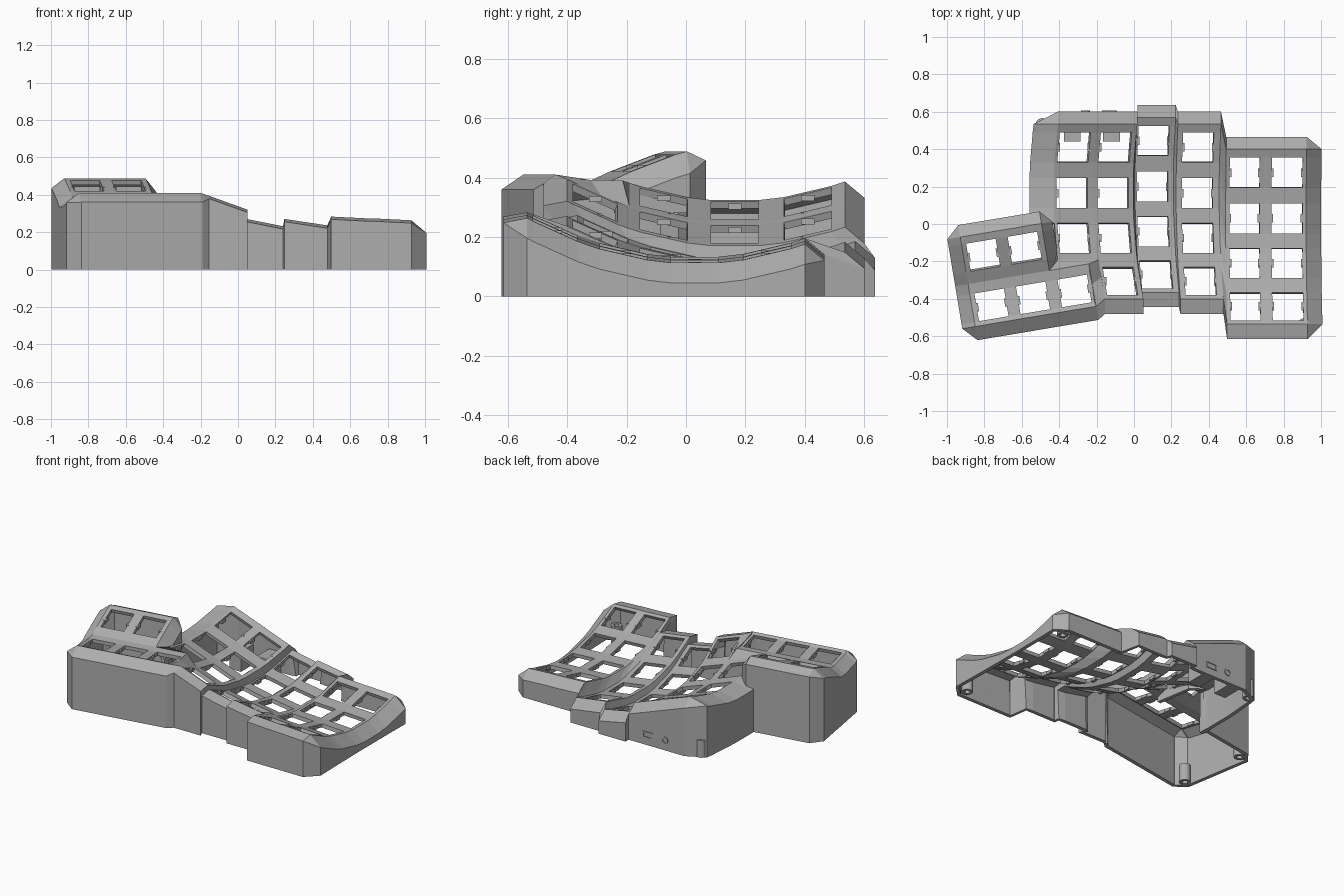
import bpy, bmesh, math
from mathutils import Matrix, Vector

if "Cube" in bpy.data.objects:
    bpy.data.objects.remove(bpy.data.objects["Cube"])

grey = bpy.data.materials.new("matte grey")
grey.use_nodes = True
grey.diffuse_color = (0.42, 0.42, 0.42, 1)
grey.node_tree.nodes["Principled BSDF"].inputs["Base Color"].default_value = grey.diffuse_color


def finish(name, bm, thickness=0.0):
    """Turn a bmesh into an object, facing up, with optional wall thickness."""
    bmesh.ops.recalc_face_normals(bm, faces=bm.faces[:])
    if thickness and sum(f.normal.z * f.calc_area() for f in bm.faces) < 0:
        bmesh.ops.reverse_faces(bm, faces=bm.faces[:])
    mesh = bpy.data.meshes.new(name)
    bm.to_mesh(mesh)
    bm.free()
    ob = bpy.data.objects.new(name, mesh)
    bpy.context.collection.objects.link(ob)
    mesh.materials.append(grey)
    if thickness:
        mod = ob.modifiers.new("thickness", "SOLIDIFY")
        mod.thickness = thickness
        mod.offset = -1
    return ob


def box(bm, centre, size, turn=0.0):
    m = Matrix.Translation(centre) @ Matrix.Rotation(turn, 4, "Z") @ Matrix.Diagonal((*size, 1))
    bmesh.ops.create_cube(bm, size=1, matrix=m)


def strip(bm, a, b):
    """Quads between two rows of vertices."""
    for k in range(len(a) - 1):
        bm.faces.new((a[k], a[k + 1], b[k + 1], b[k]))


def skirt(bm, path, floor):
    """Drop a wall from a rim path to a height given per vertex."""
    low = [bm.verts.new((v.co.x, v.co.y, floor(v.co))) for v in path]
    strip(bm, path, low)


def moved(bm, v, dx, dy, dz):
    return bm.verts.new(v.co + Vector((dx, dy, dz)))


clips = bmesh.new()

# Key columns: left edge, hole left, hole right, right edge, centre, row y, height, side slope
COLUMNS = [
    (-.43, -.415, -.25, -.22, -.33, .165, .285, .36),
    (-.21, -.195, -.03, -.005, -.11, .165, .205, .36),
    (.005, .015, .18, .21, .10, .20, .10, .20),
    (.225, .255, .42, .455, .34, .165, .10, .15),
    (.49, .51, .67, .70, .59, .03, .125, .05),
    (.71, .735, .90, .92, .82, .03, .115, .05),
]
LINES = [-.565, -.545, -.395, -.355, -.32, -.16, -.08, .08, .165, .325, .37]
HOLE_ROWS = (1, 4, 6, 8)
INNER_START = 3   # first line of the innermost column, which has one key less


def key_point(col, x, t):
    xc, y, base, slope = col[4:]
    bend = .48 * t * t
    return Vector((x + slope * bend, y + t, base + bend + slope * (xc - x)))


# Curved key deck with its rim and outer walls
bm = bmesh.new()
grid = []
for c, col in enumerate(COLUMNS):
    for x in col[:4]:
        grid.append([bm.verts.new(key_point(col, x, t)) if c or j >= INNER_START else None
                     for j, t in enumerate(LINES)])
for i in range(len(grid) - 1):
    for j in range(len(LINES) - 1):
        quad = (grid[i][j], grid[i + 1][j], grid[i + 1][j + 1], grid[i][j + 1])
        if None in quad:
            continue
        if i % 4 == 1 and j in HOLE_ROWS:
            for side in (i, i + 1):
                mid = (grid[side][j].co + grid[side][j + 1].co) / 2
                box(clips, mid - Vector((0, 0, .016)), (.018, .045, .02))
            continue
        bm.faces.new(quad)
front_top = [line[0] for line in grid[4:]]
back_top = [line[-1] for line in grid]
left_top = grid[0][5:]
right_top = grid[-1]
front = [moved(bm, v, 0, -.08, -.015) for v in front_top]
back = [moved(bm, v, 0, .066, -.055) for v in back_top]
left = [moved(bm, v, -.13, 0, -.03) for v in left_top]
right = [moved(bm, v, .08, 0, -.068) for v in right_top]
for top, rim in ((front_top, front), (back_top, back), (left_top, left), (right_top, right)):
    strip(bm, top, rim)
bm.faces.new((front_top[-1], front[-1], right[0]))
bm.faces.new((back_top[-1], right[-1], back[-1]))
bm.faces.new((back_top[0], back[0], left[-1]))
skirt(bm, front + right + back[::-1] + left[::-1], lambda co: 0)
finish("key_deck", bm, .025)

# Thumb cluster, turned about the middle thumb key
TURN = math.radians(9.5)
U = [-.33, -.305, -.145, -.08, .08, .11, .145, .305, .325]
V = [-.10, -.075, .075, .13, .195, .345, .385]
HEIGHT = [.41, .40, .385, .39, .42, .477, .488]
FRAME = Matrix.Translation((-.54, -.395, 0)) @ Matrix.Rotation(TURN, 4, "Z")


def thumb(u, v, z):
    return FRAME @ Vector((u, v, z))


bm = bmesh.new()
tg = [[bm.verts.new(thumb(u, v, z)) if i <= 5 or j <= 3 else None
       for j, (v, z) in enumerate(zip(V, HEIGHT))] for i, u in enumerate(U)]
for i in range(len(U) - 1):
    for j in range(len(V) - 1):
        quad = (tg[i][j], tg[i + 1][j], tg[i + 1][j + 1], tg[i][j + 1])
        if None in quad:
            continue
        if i in (1, 3, 6) and j in (1, 4):
            for side in (i, i + 1):
                mid = (tg[side][j].co + tg[side][j + 1].co) / 2
                box(clips, mid - Vector((0, 0, .016)), (.018, .045, .02), TURN)
            continue
        bm.faces.new(quad)


def thumb_rim(row, du, dv, dz):
    shift = FRAME.to_3x3() @ Vector((du, dv, dz))
    return [moved(bm, v, *shift) for v in row]


t_front, t_left = [line[0] for line in tg], tg[0]
t_back, t_right = [line[-1] for line in tg[:6]], tg[5][3:]
r_front = thumb_rim(t_front, 0, -.074, -.05)
r_left = thumb_rim(t_left, -.07, 0, -.053)
r_back = thumb_rim(t_back, 0, .065, -.03)
r_right = thumb_rim(t_right, .06, 0, -.075)
for top, rim in ((t_front, r_front), (t_left, r_left), (t_back, r_back), (t_right, r_right)):
    strip(bm, top, rim)
bm.faces.new((t_front[0], r_left[0], r_front[0]))
bm.faces.new((t_back[0], r_back[0], r_left[-1]))
bm.faces.new((t_back[-1], r_right[-1], r_back[-1]))
# Outer walls reach the ground; the inner side stops at the key deck
skirt(bm, r_front[::-1] + r_left + r_back[:5], lambda co: 0)
skirt(bm, r_back[4:] + r_right[::-1], lambda co: min(co.z - .01, .28))
finish("thumb_cluster", bm, .025)

# Web joining the thumb cluster to the key deck
bm = bmesh.new()
inner, index = COLUMNS[:2]
edge = index[0]
rim_a = thumb(.325, -.174, .36)
rim_b = key_point(index, edge, LINES[0]) + Vector((0, -.08, -.015))
side_a = [thumb(.11, .13, .39), thumb(.325, .13, .39), thumb(.325, .02, .392),
          thumb(.325, -.10, .41), rim_a, Vector((rim_a.x, rim_a.y, 0))]
side_b = [key_point(inner, inner[0], -.355), key_point(index, edge, -.355),
          key_point(index, edge, -.45), key_point(index, edge, LINES[0]),
          rim_b, Vector((rim_b.x, rim_b.y, 0))]
strip(bm, [bm.verts.new(p) for p in side_a], [bm.verts.new(p) for p in side_b])
finish("thumb_web", bm, .025)

finish("switch_clips", clips)

# Screw posts inside the outer corners
bm = bmesh.new()
for x, y, h in ((-.86, -.53, .12), (-.92, -.07, .12), (-.49, .53, .12),
                (.91, .39, .08), (.91, -.54, .12)):
    bmesh.ops.create_cone(bm, cap_ends=False, segments=20, radius1=.036, radius2=.036,
                          depth=h, matrix=Matrix.Translation((x, y, h / 2)))
finish("screw_posts", bm, .018)

# Controller holder against the back wall
bm = bmesh.new()
for x in (-.33, -.12):
    box(bm, (x, .51, .07), (.09, .14, .14))
finish("controller_holder", bm)

# Socket frames on the back wall
bm = bmesh.new()
for dz in (-.018, .018):
    box(bm, (-.13, .602, .07 + dz), (.08, .008, .008))
for dx in (-.036, .036):
    box(bm, (-.13 + dx, .602, .07), (.008, .008, .036))
finish("slot_socket", bm)
bm = bmesh.new()
bmesh.ops.create_cone(bm, cap_ends=False, segments=20, radius1=.024, radius2=.024, depth=.008,
                      matrix=Matrix.Translation((-.26, .603, .07)) @ Matrix.Rotation(math.pi / 2, 4, "X"))
finish("round_socket", bm, .008)
